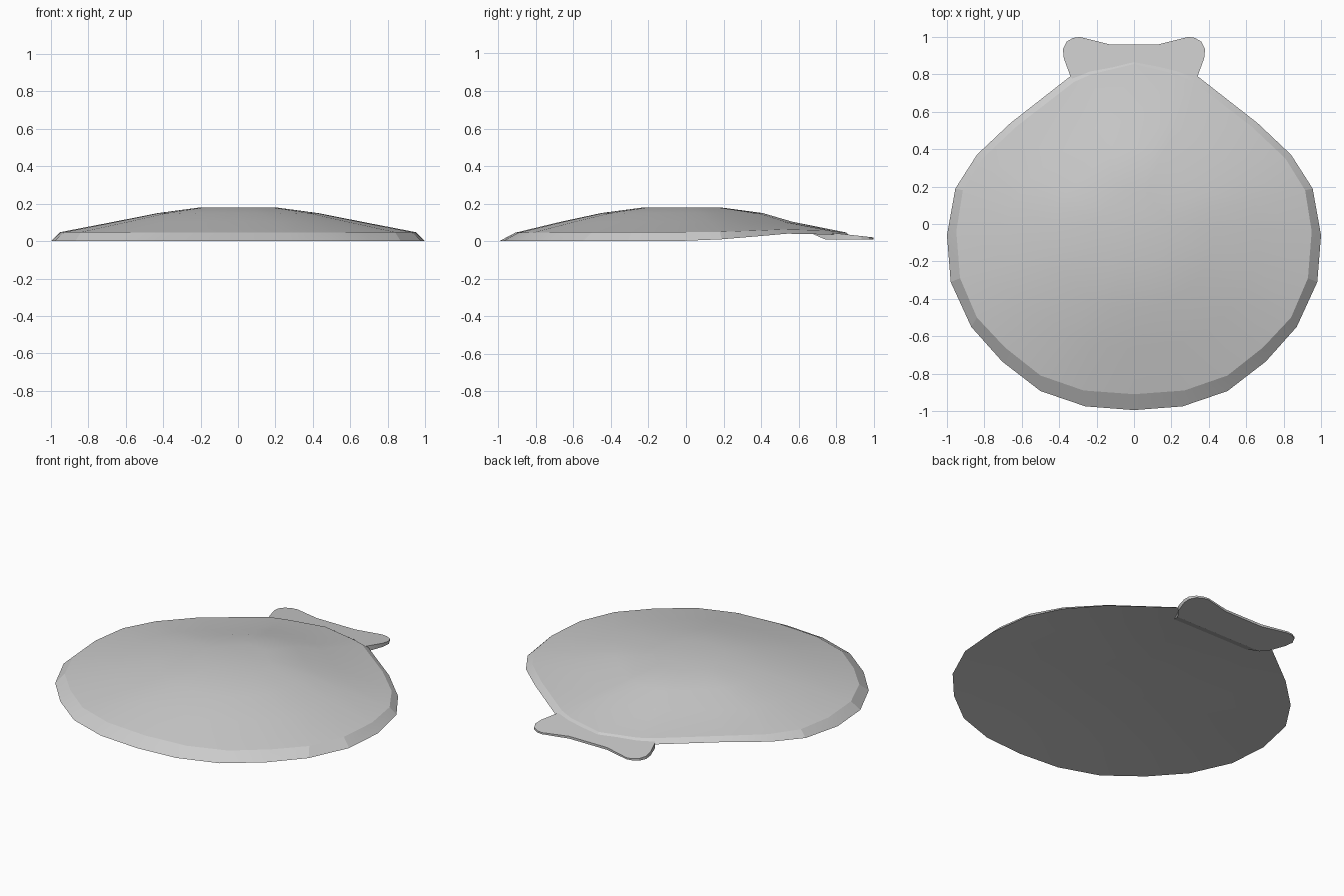
import bpy, bmesh

if "Cube" in bpy.data.objects:
    bpy.data.objects.remove(bpy.data.objects["Cube"])


def finish(name, bm, angle):
    bmesh.ops.recalc_face_normals(bm, faces=bm.faces[:])
    me = bpy.data.meshes.new(name)
    bm.to_mesh(me)
    bm.free()
    ob = bpy.data.objects.new(name, me)
    bpy.context.collection.objects.link(ob)
    bpy.ops.object.select_all(action='DESELECT')
    ob.select_set(True)
    bpy.context.view_layer.objects.active = ob
    bpy.ops.object.shade_smooth_by_angle(angle=angle)
    return ob


def full_loop(half):
    # half starts and ends on the mirror line
    return half + [(-p[0],) + tuple(p[1:]) for p in half[-2:0:-1]]


def bridge(bm, a, b):
    n = len(a)
    for i in range(n):
        j = (i + 1) % n
        bm.faces.new((a[i], a[j], b[j], b[i]))


# Shell: lower edge and inset upper rim, right half from front to hinge
lower = [(0, -.995, 0), (.26, -.975, 0), (.5, -.893, 0), (.705, -.735, 0),
         (.87, -.55, 0), (.98, -.31, 0), (1, -.06, 0), (.955, .19, .01),
         (.84, .37, .025), (.66, .54, .04), (.34, .79, .035),
         (.24, .83, .03), (0, .875, .025)]
upper = [(0, -.91, .045), (.27, -.89, .046), (.5, -.81, .047), (.69, -.66, .048),
         (.84, -.5, .048), (.93, -.29, .048), (.95, -.04, .048), (.915, .18, .05),
         (.81, .35, .056), (.63, .52, .063), (.32, .76, .057),
         (.23, .8, .051), (0, .855, .046)]
# Dome rings: scale, front and back stretch, height
rings = [(.7, 1.05, .95, .103), (.45, 1.1, 1.06, .15), (.215, 1.15, 1.0, .18)]

# Outer skin
bm = bmesh.new()
low = [bm.verts.new(p) for p in full_loop(lower)]
prev = [bm.verts.new(p) for p in full_loop(upper)]
bridge(bm, low, prev)
for s, f, b, z in rings:
    ring = [bm.verts.new((x * s, y * s * (f if y < 0 else b), z))
            for x, y, _ in full_loop(upper)]
    bridge(bm, prev, ring)
    prev = ring
bm.faces.new(prev)

# Gently hollowed underside
prev = low
for s in (.75, .5, .25):
    ring = [bm.verts.new((x * s, y * s, z * s * s + .065 * (1 - s * s)))
            for x, y, z in full_loop(lower)]
    bridge(bm, prev, ring)
    prev = ring
bm.faces.new(prev)
finish("shell", bm, .21)

# Hinge tab with two rounded ears
tab = [(0, .96), (.13, .96), (.29, 1), (.325, .995), (.36, .975), (.38, .935),
       (.375, .885), (.34, .79), (.3, .74), (.26, .66)]
outline = tab + [(-x, y) for x, y in tab[:0:-1]]
bm = bmesh.new()
top = [bm.verts.new((x, y, .02 + (1 - y) * .11)) for x, y in outline]
bot = [bm.verts.new((x, y, .045 if y < .7 else .01)) for x, y in outline]
bridge(bm, top, bot)
bm.faces.new(top)
k = len(tab) - 1
bm.faces.new((bot[k - 1], bot[k], bot[k + 1], bot[k + 2]))
bm.faces.new(bot[:k] + bot[k + 2:])
finish("hinge_tab", bm, .4)
